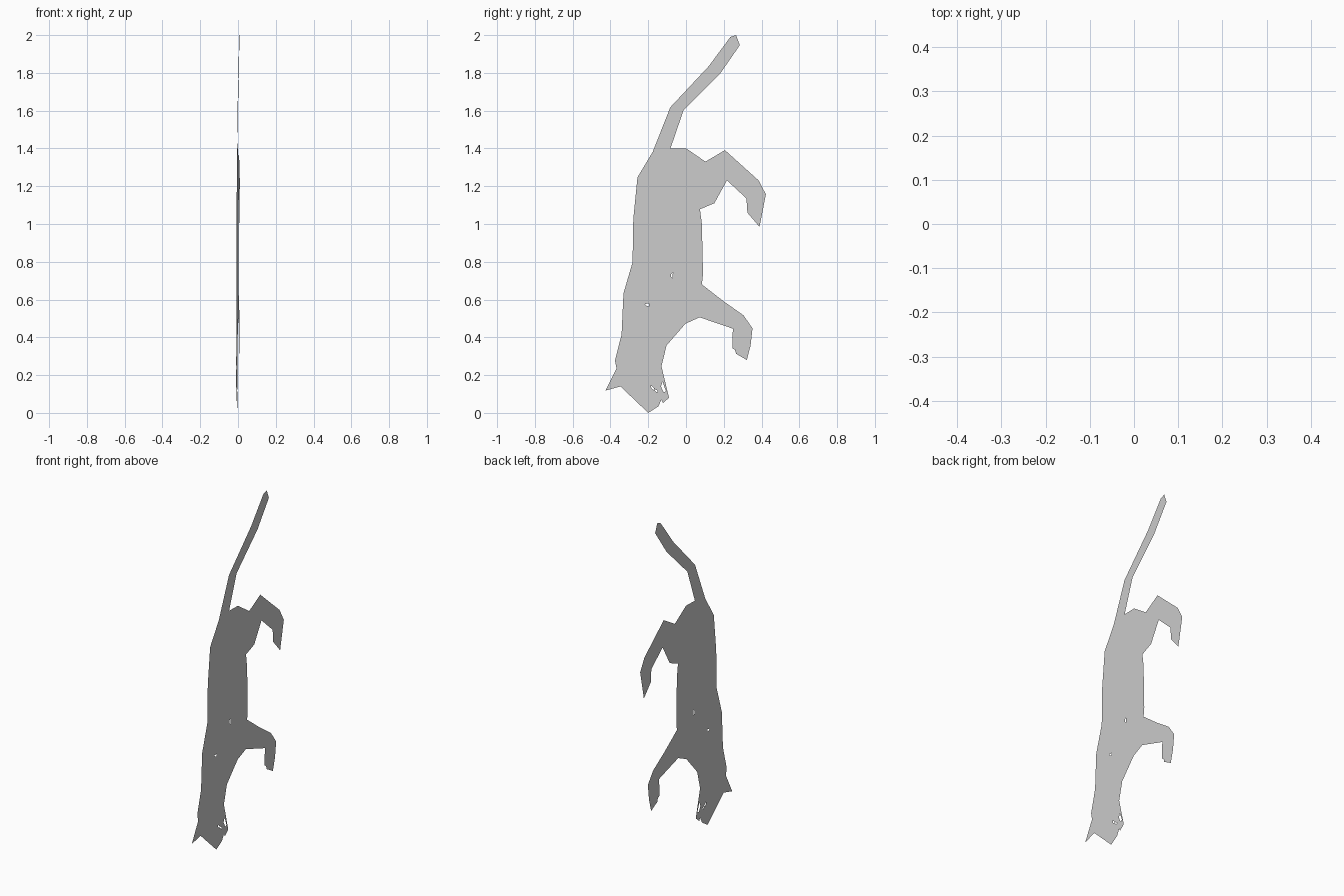
import bpy, bmesh
from mathutils import Vector

LEAN = 0.025   # the sheet is turned slightly: x = LEAN * y

# Outline of the flat cut-out, clockwise from the tail tip, as (y, z)
tail_front = [(.235, 1.99), (.265, 2.0), (.285, 1.947), (.18, 1.795), (-.013, 1.602), (-.082, 1.401)]
hind_leg = [(0, 1.401), (.103, 1.33), (.206, 1.391), (.384, 1.231), (.423, 1.157), (.389, .985),
            (.325, 1.06), (.32, 1.135), (.217, 1.231), (.15, 1.11), (.074, 1.078)]
belly = [(.084, 1.0), (.09, .735), (.084, .68)]
fore_leg = [(.2, .59), (.304, .517), (.352, .448), (.342, .357), (.322, .28), (.265, .313),
            (.259, .335), (.245, .342), (.248, .446), (.072, .506), (-.003, .472)]
head = [(-.103, .357), (-.13, .247), (-.09, .08), (-.122, .052), (-.13, .07), (-.147, .034),
        (-.2, .0), (-.347, .14), (-.427, .118), (-.368, .236), (-.376, .278)]
back = [(-.341, .415), (-.331, .633), (-.283, .797), (-.279, 1.025), (-.257, 1.247), (-.177, 1.38)]
tail_back = [(-.083, 1.618), (.12, 1.835)]

# Small openings: shoulder marks, eye and mouth slits
holes = [
    [(-.078, .737), (-.07, .743), (-.071, .712), (-.081, .722)],
    [(-.217, .577), (-.197, .579), (-.197, .563), (-.212, .568)],
    [(-.188, .147), (-.168, .13), (-.172, .12), (-.182, .13)],
    [(-.166, .127), (-.15, .117), (-.152, .107), (-.165, .118)],
    [(-.124, .165), (-.106, .115), (-.118, .108), (-.133, .14)],
]


def add_loop(bm, points):
    verts = [bm.verts.new((LEAN * y, y, z)) for y, z in points]
    return [bm.edges.new((v, verts[i - 1])) for i, v in enumerate(verts)]


# Fill the sheet between the outline and the openings
bm = bmesh.new()
edges = add_loop(bm, tail_front + hind_leg + belly + fore_leg + head + back + tail_back)
for hole in holes:
    edges += add_loop(bm, hole)
normal = Vector((1, -LEAN, 0)).normalized()
bmesh.ops.triangle_fill(bm, use_beauty=True, use_dissolve=False, edges=edges, normal=normal)
for face in bm.faces:
    face.normal_update()
    if face.normal.dot(normal) < 0:
        face.normal_flip()

mesh = bpy.data.meshes.new("flat_cat")
bm.to_mesh(mesh)
bm.free()
bpy.context.collection.objects.link(bpy.data.objects.new("flat_cat", mesh))
